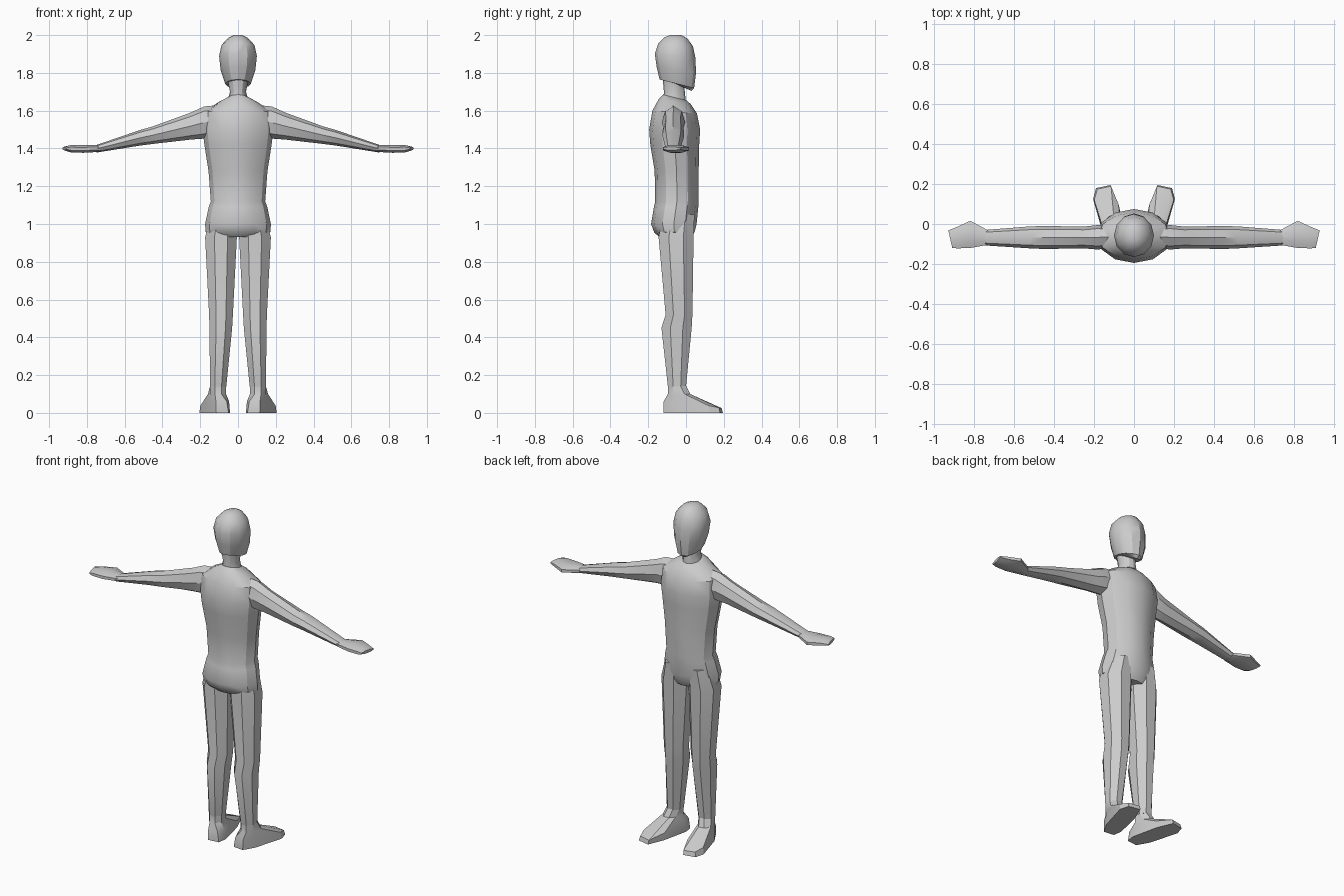
import bpy, bmesh
from math import sin, cos, pi, radians

if "Cube" in bpy.data.objects:
    bpy.data.objects.remove(bpy.data.objects["Cube"])


def polygon(sides, half_step=False):
    """Unit polygon stretched so that it fills -1..1 both ways."""
    shift = pi / sides if half_step else 0
    pts = [(cos(2 * pi * i / sides + shift), sin(2 * pi * i / sides + shift)) for i in range(sides)]
    m = max(p[0] for p in pts)
    return [(u / m, v / m) for u, v in pts]


def loft(name, rings, mirror=False, angle=30):
    """Skin a list of closed rings and cap both ends."""
    bm = bmesh.new()
    loops = [[bm.verts.new(p) for p in ring] for ring in rings]
    n = len(loops[0])
    for a, b in zip(loops, loops[1:]):
        for i in range(n):
            bm.faces.new((a[i], a[(i + 1) % n], b[(i + 1) % n], b[i]))
    bm.faces.new(loops[0])
    bm.faces.new(loops[-1])
    bmesh.ops.recalc_face_normals(bm, faces=bm.faces)
    mesh = bpy.data.meshes.new(name)
    bm.to_mesh(mesh)
    bm.free()
    ob = bpy.data.objects.new(name, mesh)
    bpy.context.collection.objects.link(ob)
    if mirror:
        ob.modifiers.new("mirror", 'MIRROR').use_mirror_merge = False
    bpy.ops.object.select_all(action='DESELECT')
    ob.select_set(True)
    bpy.context.view_layer.objects.active = ob
    bpy.ops.object.shade_smooth_by_angle(angle=radians(angle))
    return ob


def level(shape, z_back, z_front, half, y0, y1, cx=0):
    """Upright-body ring, tilted from z_back to z_front."""
    return [(cx + half * u, (y0 + y1) / 2 + v * (y1 - y0) / 2,
             (z_back + z_front) / 2 + v * (z_front - z_back) / 2) for u, v in shape]


def across(shape, x, y0, y1, z0, z1, skew=0):
    """Arm ring, standing across the x axis."""
    return [(x + skew * u, (y0 + y1) / 2 + u * (y1 - y0) / 2,
             (z0 + z1) / 2 + v * (z1 - z0) / 2) for u, v in shape]


round12 = polygon(12)
oct_flat = polygon(8, True)
oct_point = polygon(8)

# Head with the jaw line rising towards the back
loft("head", [level(round12, *r) for r in [
    (1.76, 1.705, .035, -.10, .028), (1.765, 1.72, .068, -.14, .043),
    (1.83, 1.80, .092, -.155, .053), (1.90, 1.88, .10, -.165, .05),
    (1.955, 1.94, .087, -.147, .037), (1.988, 1.982, .052, -.115, .008),
    (2.0, 2.0, .022, -.085, -.025)]])

# Neck
loft("neck", [level(round12, *r) for r in [
    (1.79, 1.77, .06, -.125, -.015), (1.70, 1.70, .042, -.117, -.006),
    (1.66, 1.63, .06, -.12, .0)]])

# Torso from neck base to hips
loft("torso", [level(round12, *r) for r in [
    (1.685, 1.655, .05, -.122, .002), (1.66, 1.635, .10, -.145, .025),
    (1.60, 1.585, .18, -.178, .058), (1.50, 1.50, .188, -.195, .075),
    (1.42, 1.42, .178, -.189, .07), (1.28, 1.28, .156, -.166, .067),
    (1.12, 1.12, .144, -.163, .067), (1.09, 1.09, .155, -.17, .065),
    (1.0, 1.0, .174, -.185, .056), (.955, .96, .172, -.168, .046),
    (.93, .93, .13, -.14, .03)]])

# Arms sloping down to the wrists
loft("arm", [across(oct_point, *r) for r in [
    (.10, -.115, -.015, 1.48, 1.63), (.18, -.128, -.005, 1.452, 1.622),
    (.25, -.122, -.013, 1.447, 1.59), (.45, -.125, -.01, 1.424, 1.517),
    (.52, -.122, -.012, 1.415, 1.497), (.75, -.107, -.03, 1.378, 1.418)]], mirror=True)

# Flat mitten hands, widest at the thumb
loft("hand", [across(oct_flat, *r) for r in [
    (.73, -.104, -.032, 1.382, 1.418), (.82, -.12, .016, 1.377, 1.418),
    (.885, -.122, -.014, 1.379, 1.418), (.92, -.12, -.032, 1.391, 1.408, .01)]], mirror=True)

# Legs with a crease at the knee
loft("leg", [level(oct_flat, z, z, half, y0, y1, cx) for z, cx, half, y0, y1 in [
    (1.05, .08, .06, -.12, .045), (.93, .09, .084, -.145, .04),
    (.52, .090, .063, -.108, .034), (.45, .091, .060, -.13, .03),
    (.14, .105, .043, -.096, .0)]], mirror=True)

# Splayed wedge feet: sole outline, sloping instep, ankle
sole = [(.115, -.12), (.05, -.112), (.042, -.06), (.078, .10),
        (.118, .195), (.19, .18), (.205, .125), (.155, -.05)]
ankle = [(.122, -.096), (.088, -.096), (.063, -.068), (.063, -.03),
         (.088, .0), (.122, .0), (.147, -.03), (.147, -.068)]
rim = []
for (x, y), (ax, ay) in zip(sole, ankle):
    t = .2 if y > .05 else .5
    z = .025 + max(0, .19 - y) * .2
    rim.append((x + (ax - x) * t * .5, y + (ay - y) * t * .15, min(z, .06)))
instep = [(x + .012 * (y > -.04), y + (.022 if y > -.04 else 0), .1) for x, y in ankle]
loft("foot", [[(x, y, 0) for x, y in sole], rim, instep,
              [(x, y, .145) for x, y in ankle]], mirror=True)
